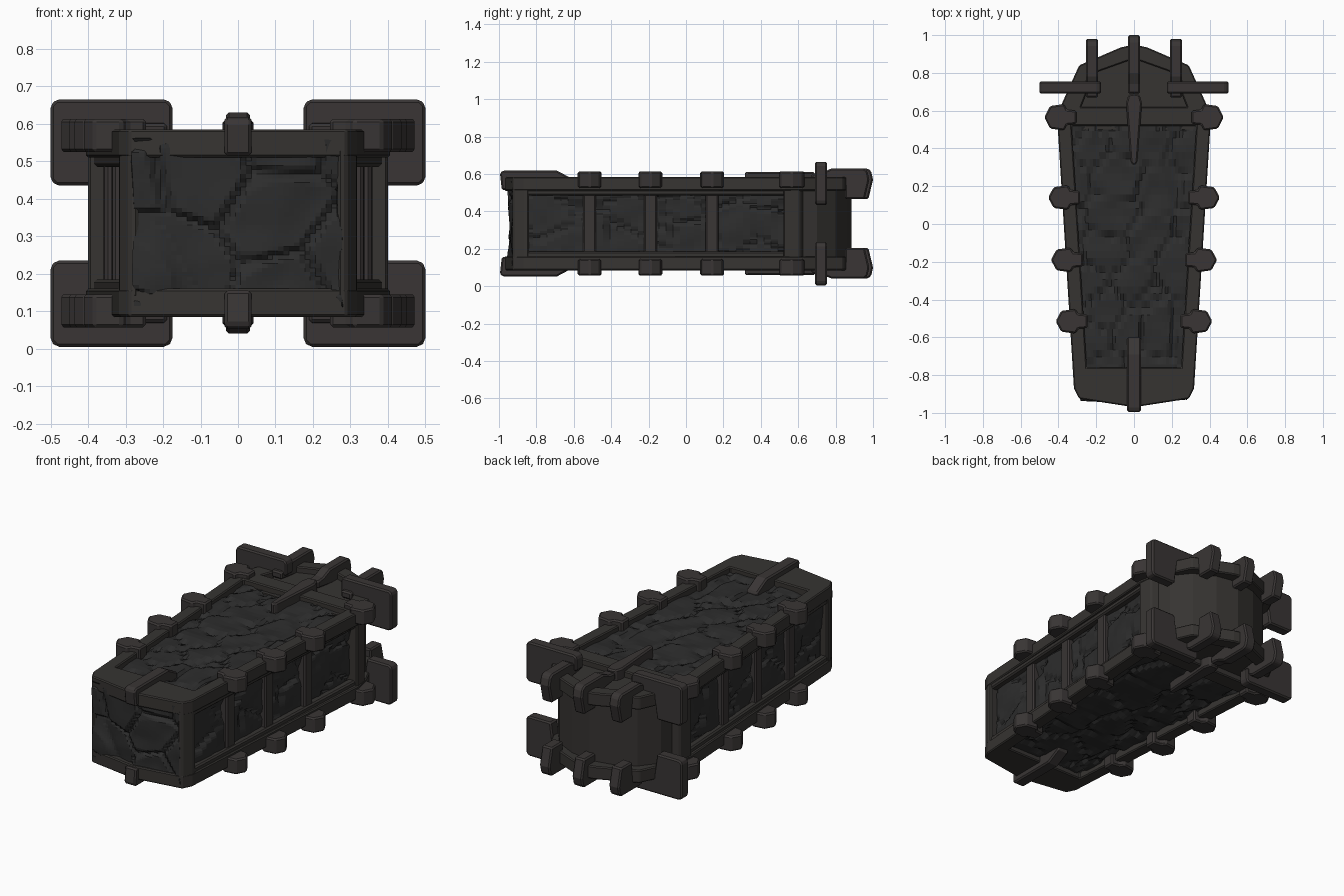
import bpy, bmesh
from mathutils import Vector, noise

if "Cube" in bpy.data.objects:
    bpy.data.objects.remove(bpy.data.objects["Cube"])

MID = 0.335  # the model is symmetric above and below this height


def material(name, col):
    m = bpy.data.materials.new(name)
    m.diffuse_color = (*col, 1)
    m.use_nodes = True
    m.node_tree.nodes["Principled BSDF"].inputs["Base Color"].default_value = m.diffuse_color
    return m


IRON = material("dark_iron", (0.037, 0.034, 0.031))
CLAMP = material("clamp_iron", (0.041, 0.036, 0.035))
STONE = material("black_stone", (0.026, 0.026, 0.026))


def finish(name, bm, mat):
    bmesh.ops.recalc_face_normals(bm, faces=bm.faces)
    me = bpy.data.meshes.new(name)
    bm.to_mesh(me)
    bm.free()
    me.materials.append(mat)
    ob = bpy.data.objects.new(name, me)
    ob.location.z = MID
    bpy.context.collection.objects.link(ob)
    return ob


def slab(name, pts, a, b, plane="xy", mat=IRON, mx=True, mz=True, bevel=0.008):
    """Extrude a 2D outline from a to b along the remaining axis (z measured from MID)."""
    place = {"xy": lambda u, v, w: (u, v, w),
             "xz": lambda u, v, w: (u, w, v),
             "yz": lambda u, v, w: (w, u, v)}[plane]
    bm = bmesh.new()
    lo = [bm.verts.new(place(u, v, a)) for u, v in pts]
    hi = [bm.verts.new(place(u, v, b)) for u, v in pts]
    bm.faces.new(lo)
    bm.faces.new(hi)
    n = len(pts)
    for i in range(n):
        j = (i + 1) % n
        bm.faces.new((lo[i], lo[j], hi[j], hi[i]))
    bmesh.ops.recalc_face_normals(bm, faces=bm.faces)
    if mx:  # open the seam on the mirror plane
        seam = [f for f in bm.faces if all(abs(v.co.x) < 1e-5 for v in f.verts)]
        bmesh.ops.delete(bm, geom=seam, context="FACES_ONLY")
    me_ob = finish(name, bm, mat)
    if mx or mz:
        m = me_ob.modifiers.new("mirror", "MIRROR")
        m.use_axis = (mx, False, mz)
    if bevel:
        bv = me_ob.modifiers.new("bevel", "BEVEL")
        bv.width = bevel
        bv.segments = 1
        bv.limit_method = "ANGLE"
    return me_ob


# top and bottom frames: outline, lid opening, cross bar and head rim
slab("rim_frame", [(0, -.97), (.29, -.925), (.318, -.87), (.405, .53), (.385, .63),
                   (.345, .72), (.29, .84), (.07, .935), (0, .95), (0, .875), (.21, .80),
                   (.28, .62), (0, .62), (0, .52), (.33, .52), (.25, -.76), (0, -.76)],
     .175, .25, bevel=.006)

# corner posts at the foot and broad posts at the shoulder
slab("foot_post", [(.265, -.93), (.29, -.925), (.316, -.87), (.318, -.84), (.265, -.84)],
     -.2, .2, mz=False)
slab("shoulder_post", [(.31, .52), (.402, .52), (.388, .61), (.31, .64)], -.2, .2, mz=False)

# sloped liners inside the side openings
slab("side_liner", [(.27, -.87), (.312, -.87), (.385, .53), (.34, .53)], .15, .2)

# recessed head wall
slab("head_wall", [(0, .5), (.33, .5), (.35, .62), (.33, .70), (.25, .80), (.13, .86), (0, .885)],
     -.215, .215, mz=False, bevel=0)


# cracked stone core: tapered block displaced by tilted cells
bm = bmesh.new()
bmesh.ops.create_cube(bm, size=2)
bmesh.ops.subdivide_edges(bm, edges=bm.edges, cuts=38, use_grid_fill=True)
for v in bm.verts:
    c = v.co.copy()
    t = (c.y + 1) / 2
    y = -.93 + 1.46 * t
    if t < .01:
        y -= .02 * (1 - abs(c.x))
    p = Vector((c.x * (.278 + .072 * t), y, c.z * .222))
    dist, cells = noise.voronoi(p * 4.2 + Vector((3.1, 1.7, 8.3)))
    tilt = noise.noise_vector(cells[0] * 7.3)
    local = (p * 4.2 + Vector((3.1, 1.7, 8.3))) - cells[0]
    d = .02 * local.dot(tilt) - .02 * max(0, 1 - (dist[1] - dist[0]) / .10)
    d += .012 * noise.noise(p * 9)
    d = max(-.025, min(.018, d))
    normal = Vector([k if abs(k) > .999 else 0 for k in c])
    v.co = p + normal * d
finish("stone_core", bm, STONE)

# side ribs and the pointed clamps above and below them
for i, (y, tip, hw) in enumerate([(-.515, .415, .065), (-.19, .44, .065),
                                  (.14, .455, .065), (.565, .475, .07)]):
    if i < 3:
        x = .318 + (y + .87) * .0625
        slab(f"side_rib_{i}", [(x - .1, y - .035), (x - .026, y - .035),
                               (x - .022, y + .035), (x - .1, y + .035)],
             -.19, .19, mz=False, mat=CLAMP)
    slab(f"edge_clamp_{i}", [(tip - .17, y - .035), (tip - .12, y - .04), (tip - .105, y - hw),
                             (tip - .03, y - hw * .85), (tip, y), (tip - .03, y + hw * .85),
                             (tip - .105, y + hw), (tip - .12, y + .04), (tip - .17, y + .035)],
         .19, .278, mat=CLAMP)

# foot hook over the front edge
slab("foot_hook", [(-.985, .18), (-.995, .27), (-.98, .283), (-.69, .283), (-.60, .235),
                   (-.60, .20), (-.93, .18)], -.036, .036, "yz", CLAMP, mx=False)

# head claws: one central and one each side
CLAW = [(.69, .225), (.69, .265), (.74, .27), (.80, .295), (.97, .295), (.99, .28),
        (1.0, .235), (.975, .13), (.87, .13), (.87, .2)]
slab("head_claw_centre", CLAW, -.032, .032, "yz", CLAMP, mx=False)
slab("head_claw_side", [(y - .02, z) for y, z in CLAW], .19, .255, "yz", CLAMP)

# wide shoulder hooks
slab("shoulder_hook", [(.175, .24), (.175, .315), (.19, .33), (.485, .33), (.5, .315), (.5, .115),
                       (.485, .10), (.34, .10), (.32, .24)], .69, .755, "xz", CLAMP)

# tapered tongue from the cross bar onto the lid
slab("lid_tongue", [(0, .31), (.018, .325), (.042, .64), (.03, .685), (0, .69)],
     .2, .275, mat=CLAMP)
